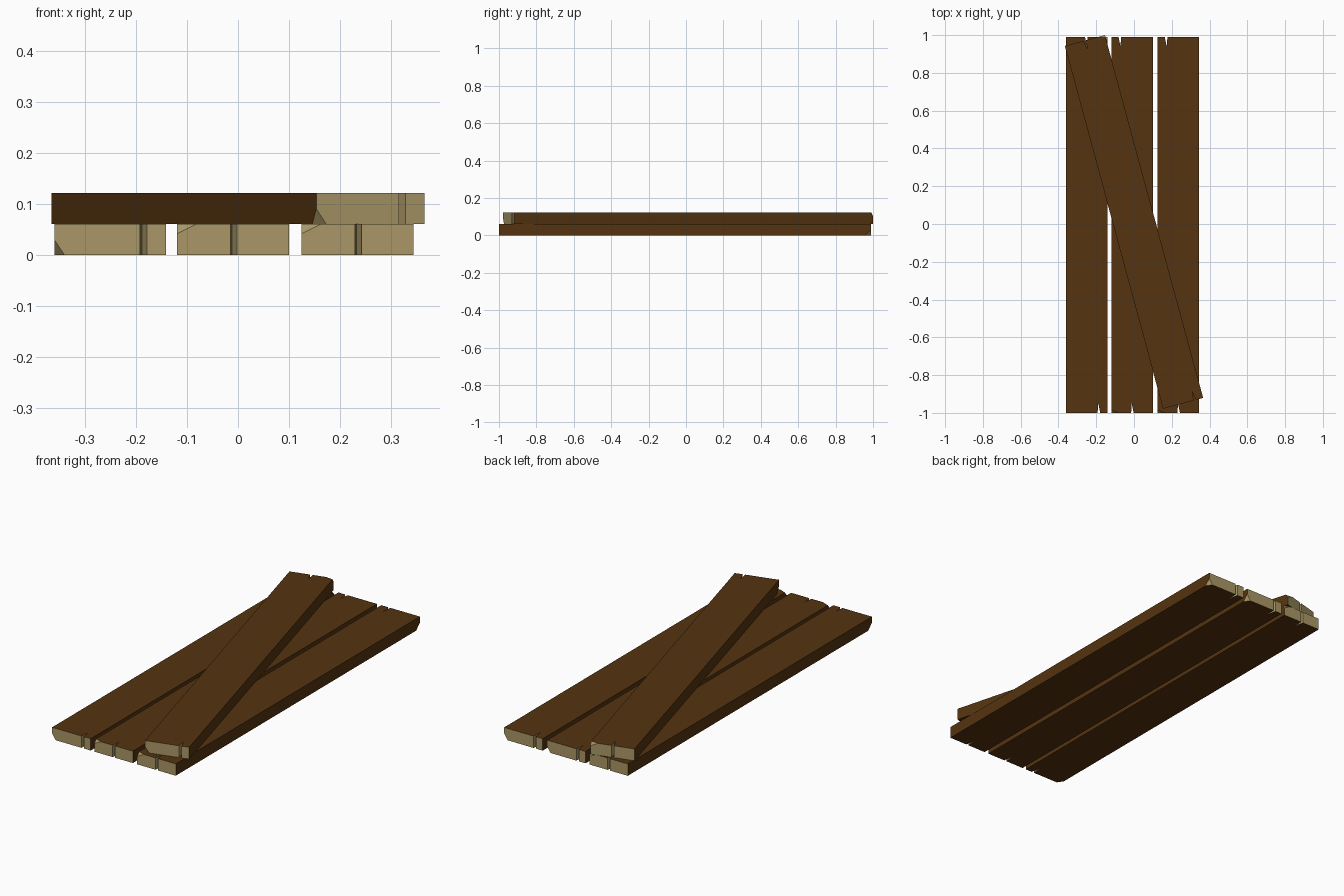
import bpy, bmesh, math
from mathutils import Vector

cube = bpy.data.objects.get("Cube")
if cube:
    bpy.data.objects.remove(cube, do_unlink=True)


def make_material(name, rgb):
    mat = bpy.data.materials.new(name)
    mat.use_nodes = True
    color = (*rgb, 1.0)
    mat.diffuse_color = color
    mat.node_tree.nodes["Principled BSDF"].inputs["Base Color"].default_value = color
    return mat


bark = make_material("dark brown wood", (0.089, 0.033, 0.005))
cut_wood = make_material("pale cut wood", (0.40, 0.31, 0.135))

WIDTH, LENGTH, THICK = 0.22, 1.99, 0.061
W, L = WIDTH / 2, LENGTH / 2
CRACK = 0.05


def chip_corner(bm, corner, size):
    """Slice one corner off along a plane through three edge points."""
    corner = Vector(corner)
    inward = [-math.copysign(s, c) for s, c in zip(size, corner)]
    points = [corner + Vector([d if i == k else 0 for k in range(3)])
              for i, d in enumerate(inward)]
    normal = (points[1] - points[0]).cross(points[2] - points[0]).normalized()
    if normal.dot(corner - points[0]) < 0:
        normal.negate()
    bmesh.ops.bisect_plane(bm, geom=bm.verts[:] + bm.edges[:] + bm.faces[:],
                           plane_co=points[0], plane_no=normal, clear_outer=True)
    bmesh.ops.holes_fill(bm, edges=[e for e in bm.edges if e.is_boundary], sides=0)


def plank(name, location, angle):
    # Outline with a narrow split in each end
    outline = [(-W, -L), (0.058, -L), (0.062, CRACK - L), (0.072, -L), (W, -L),
               (W, L), (0.005, L), (0.002, L - CRACK), (-0.008, L), (-W, L)]
    bm = bmesh.new()
    base = bm.faces.new([bm.verts.new((x, y, -THICK / 2)) for x, y in outline])
    top = bmesh.ops.extrude_face_region(bm, geom=[base])["geom"]
    bmesh.ops.translate(bm, vec=(0, 0, THICK),
                        verts=[v for v in top if isinstance(v, bmesh.types.BMVert)])

    # Broken corners at opposite ends
    chip_corner(bm, (-W, -L, -THICK / 2), (0.02, 0.03, 0.03))
    chip_corner(bm, (W, L, THICK / 2), (0.038, 0.015, 0.019))
    bmesh.ops.recalc_face_normals(bm, faces=bm.faces[:])

    # Long faces are brown; ends, splits and chips show pale wood
    for face in bm.faces:
        n = face.normal
        face.material_index = 0 if max(abs(n.x), abs(n.z)) > 0.9999 else 1

    mesh = bpy.data.meshes.new(name)
    bm.to_mesh(mesh)
    bm.free()
    mesh.materials.append(bark)
    mesh.materials.append(cut_wood)
    obj = bpy.data.objects.new(name, mesh)
    obj.location = location
    obj.rotation_euler.z = angle
    bpy.context.collection.objects.link(obj)


# Three planks side by side, two of them turned end for end
plank("right_plank", (-0.251, -0.005, THICK / 2), 0)
plank("middle_plank", (-0.01, -0.005, THICK / 2), math.pi)
plank("left_plank", (0.235, -0.005, THICK / 2), math.pi)

# One plank laid diagonally on top
plank("diagonal_plank", (0, 0.011, THICK * 1.5), math.radians(15.15))
